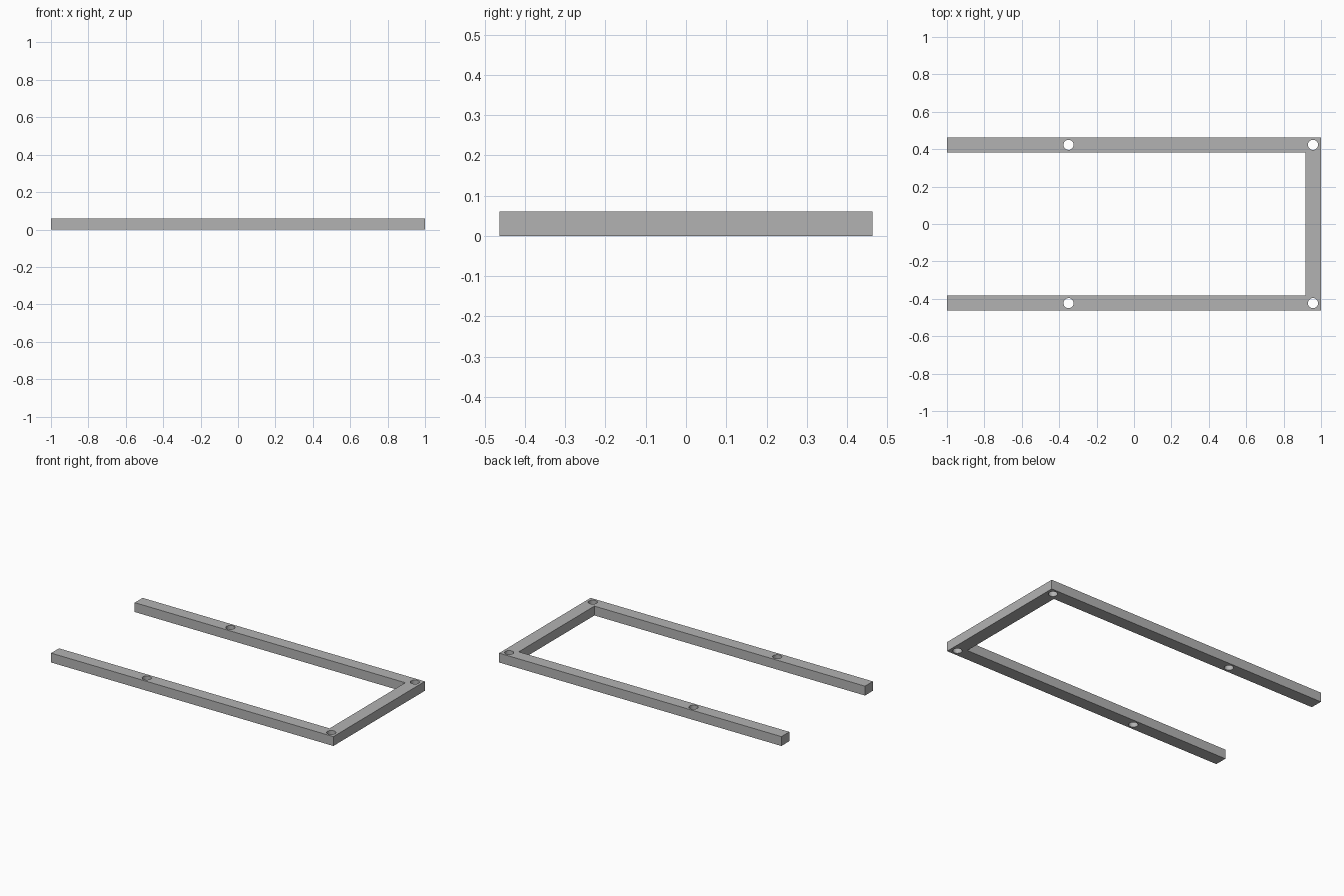
import bpy, bmesh, math

cube = bpy.data.objects.get("Cube")
if cube:
    bpy.data.objects.remove(cube, do_unlink=True)

HEIGHT = 0.06
OUTER_Y, INNER_Y = 0.463, 0.383   # outer and inner edges of the two arms
INNER_X = 0.917                   # inner edge of the cross bar
HOLE_Y, HOLE_R = 0.423, 0.027

grey = bpy.data.materials.new("plain grey")
grey.use_nodes = True
colour = (0.45, 0.45, 0.45, 1)
grey.diffuse_color = colour
grey.node_tree.nodes["Principled BSDF"].inputs["Base Color"].default_value = colour


def make_object(name, bm):
    mesh = bpy.data.meshes.new(name)
    bmesh.ops.recalc_face_normals(bm, faces=bm.faces)
    bm.to_mesh(mesh)
    bm.free()
    mesh.materials.append(grey)
    obj = bpy.data.objects.new(name, mesh)
    bpy.context.collection.objects.link(obj)
    return obj


# U-shaped frame: half profile mirrored across y, then extruded upward
half = [(-1, INNER_Y), (-1, OUTER_Y), (1, OUTER_Y)]
inner = [(INNER_X, -INNER_Y), (INNER_X, INNER_Y)]
profile = half + [(x, -y) for x, y in reversed(half)] + inner
bm = bmesh.new()
face = bm.faces.new([bm.verts.new((x, y, 0)) for x, y in profile])
top = bmesh.ops.extrude_face_region(bm, geom=[face])
bmesh.ops.translate(bm, vec=(0, 0, HEIGHT),
                    verts=[v for v in top["geom"] if isinstance(v, bmesh.types.BMVert)])
frame = make_object("u_frame", bm)

# Screw holes: four cylinders cut right through
bm = bmesh.new()
for x in (-0.35, 0.957):
    for side in (-1, 1):
        ring = bmesh.ops.create_cone(bm, cap_ends=True, segments=32, radius1=HOLE_R,
                                     radius2=HOLE_R, depth=HEIGHT * 3)
        bmesh.ops.translate(bm, verts=ring["verts"], vec=(x, side * HOLE_Y, HEIGHT / 2))
cutter = make_object("hole_cutter", bm)
cutter.hide_render = True
cutter.hide_viewport = True

cut = frame.modifiers.new("screw_holes", "BOOLEAN")
cut.operation = "DIFFERENCE"
cut.solver = "EXACT"
cut.object = cutter

# Apply the cut, then remove the helper
bpy.context.view_layer.objects.active = frame
frame.select_set(True)
bpy.ops.object.modifier_apply(modifier=cut.name)
bpy.data.objects.remove(cutter, do_unlink=True)
bpy.ops.object.shade_smooth_by_angle(angle=math.radians(30))
